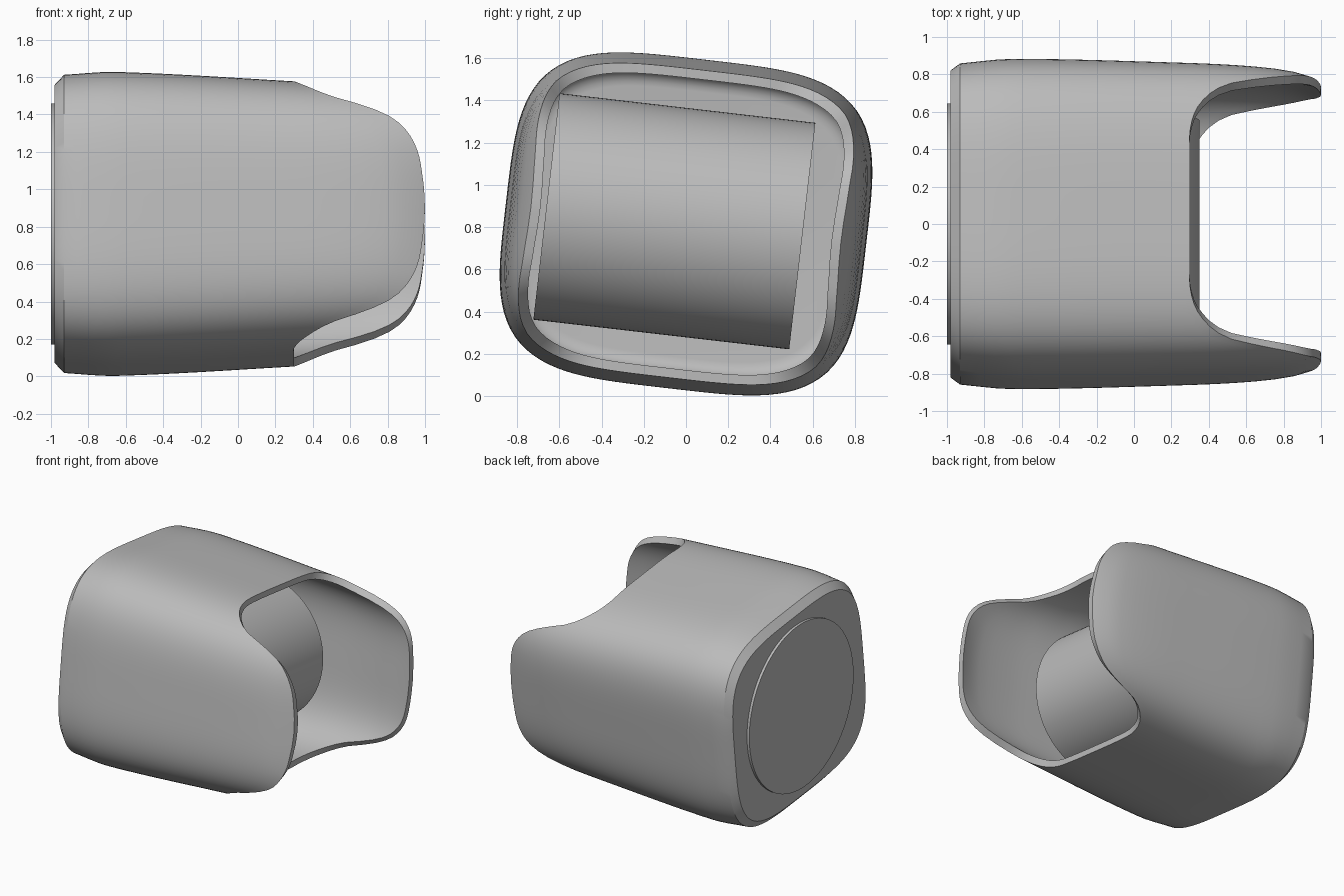
import bpy, bmesh, math
from mathutils import Matrix

cube = bpy.data.objects.get("Cube")
if cube:
    bpy.data.objects.remove(cube, do_unlink=True)

MID_Z = 0.815
TILT = math.radians(-6.6)
HALF_Y, HALF_Z, POWER = 0.859, 0.783, 3.8
WALL, COLUMNS, ROWS = 0.045, 144, 18

grey = bpy.data.materials.new("mid grey")
grey.use_nodes = True
grey.diffuse_color = (0.5, 0.5, 0.5, 1)
grey.node_tree.nodes["Principled BSDF"].inputs["Base Color"].default_value = (0.5, 0.5, 0.5, 1)


def curve(points, x):
    """Smooth interpolation through (x, value) points."""
    x = min(max(x, points[0][0]), points[-1][0])
    i = max(k for k in range(len(points) - 1) if points[k][0] <= x)

    def slope(k):
        p, q = points[max(k - 1, 0)], points[min(k + 1, len(points) - 1)]
        return (q[1] - p[1]) / (q[0] - p[0])
    (x0, v0), (x1, v1) = points[i], points[i + 1]
    d = x1 - x0
    t = (x - x0) / d
    return (v0 * (1 + 2 * t) * (1 - t) ** 2 + v1 * t * t * (3 - 2 * t)
            + d * t * (1 - t) * ((1 - t) * slope(i) - t * slope(i + 1)))


# Body width and height along its axis, and how far each height reaches forward
WIDTH = [(-0.93, 0.972), (-0.65, 1), (0.3, 0.977), (0.6, 0.96), (0.8, 0.935), (0.93, 0.9), (1, 0.86)]
HEIGHT = [(-0.93, 0.982), (-0.65, 1), (0.3, 0.936), (1, 0.88)]
REACH = [(0, 1), (0.21, 0.99), (0.48, 0.95), (0.67, 0.85), (0.77, 0.7),
         (0.845, 0.5), (0.935, 0.35), (0.98, 0.3), (1, 0.3)]


def section(angle):
    """Unit rounded-square point, scaled by half sizes later."""
    c, s = math.cos(angle) / HALF_Y, math.sin(angle) / HALF_Z
    r = (abs(c) ** POWER + abs(s) ** POWER) ** (-1 / POWER)
    return c * r, s * r


def outer(x):
    return HALF_Y * curve(WIDTH, x), HALF_Z * curve(HEIGHT, x)


def inner(x):
    w, h = outer(x)
    return min(0.79, w - WALL), min(0.7, h - WALL)


def finish(obj):
    obj.data.materials.append(grey)
    bpy.ops.object.select_all(action='DESELECT')
    obj.select_set(True)
    bpy.context.view_layer.objects.active = obj
    bpy.ops.object.shade_smooth_by_angle(angle=math.radians(30))


def mesh_object(name, bm):
    bmesh.ops.recalc_face_normals(bm, faces=bm.faces)
    mesh = bpy.data.meshes.new(name)
    bm.to_mesh(mesh)
    bm.free()
    obj = bpy.data.objects.new(name, mesh)
    bpy.context.collection.objects.link(obj)
    return obj


# Hollow body: back plate, chamfer, outer skin, scooped rim, inner skin, floor
bm = bmesh.new()
FLOOR, FILLET = -0.87, 0.07
columns = []
for k in range(COLUMNS):
    u, v = section(2 * math.pi * k / COLUMNS)
    tip = curve(REACH, abs(v))
    path = [(-0.98, 0.8, 0.716)]
    for i in range(ROWS + 1):
        x = -0.93 + (tip + 0.93) * i / ROWS
        path.append((x, *outer(x)))
    for i in range(ROWS + 1):
        x = tip + (FLOOR + FILLET - tip) * i / ROWS
        path.append((x, *inner(x)))
    w, h = inner(FLOOR + FILLET)
    for i in range(1, 6):
        a = i / 5 * math.pi / 2
        cut = FILLET * (1 - math.cos(a))
        path.append((FLOOR + FILLET * (1 - math.sin(a)), w - cut, h - cut))
    columns.append([bm.verts.new((x, w * u, h * v)) for x, w, h in path])
for k, col in enumerate(columns):
    nxt = columns[(k + 1) % COLUMNS]
    for i in range(len(col) - 1):
        bm.faces.new((col[i], col[i + 1], nxt[i + 1], nxt[i]))
bm.faces.new([c[0] for c in columns])
bm.faces.new([c[-1] for c in columns])
body = mesh_object("body_shell", bm)
body.data.transform(Matrix.Translation((0, 0, MID_Z)) @ Matrix.Rotation(TILT, 4, 'X'))
finish(body)


def cylinder(name, radius, depth, matrix):
    bm = bmesh.new()
    bmesh.ops.create_cone(bm, cap_ends=True, segments=96, radius1=radius,
                          radius2=radius, depth=depth, matrix=matrix)
    finish(mesh_object(name, bm))


# Round plate on the back
cylinder("back_disc", 0.645, 0.04,
         Matrix.Translation((-0.98, 0, MID_Z)) @ Matrix.Rotation(math.pi / 2, 4, 'Y'))

# Drum lying crosswise inside the body
cylinder("inner_drum", 0.54, 1.22,
         Matrix.Translation((-0.19, -0.055, 0.8275)) @ Matrix.Rotation(TILT, 4, 'X')
         @ Matrix.Rotation(math.pi / 2, 4, 'X'))
